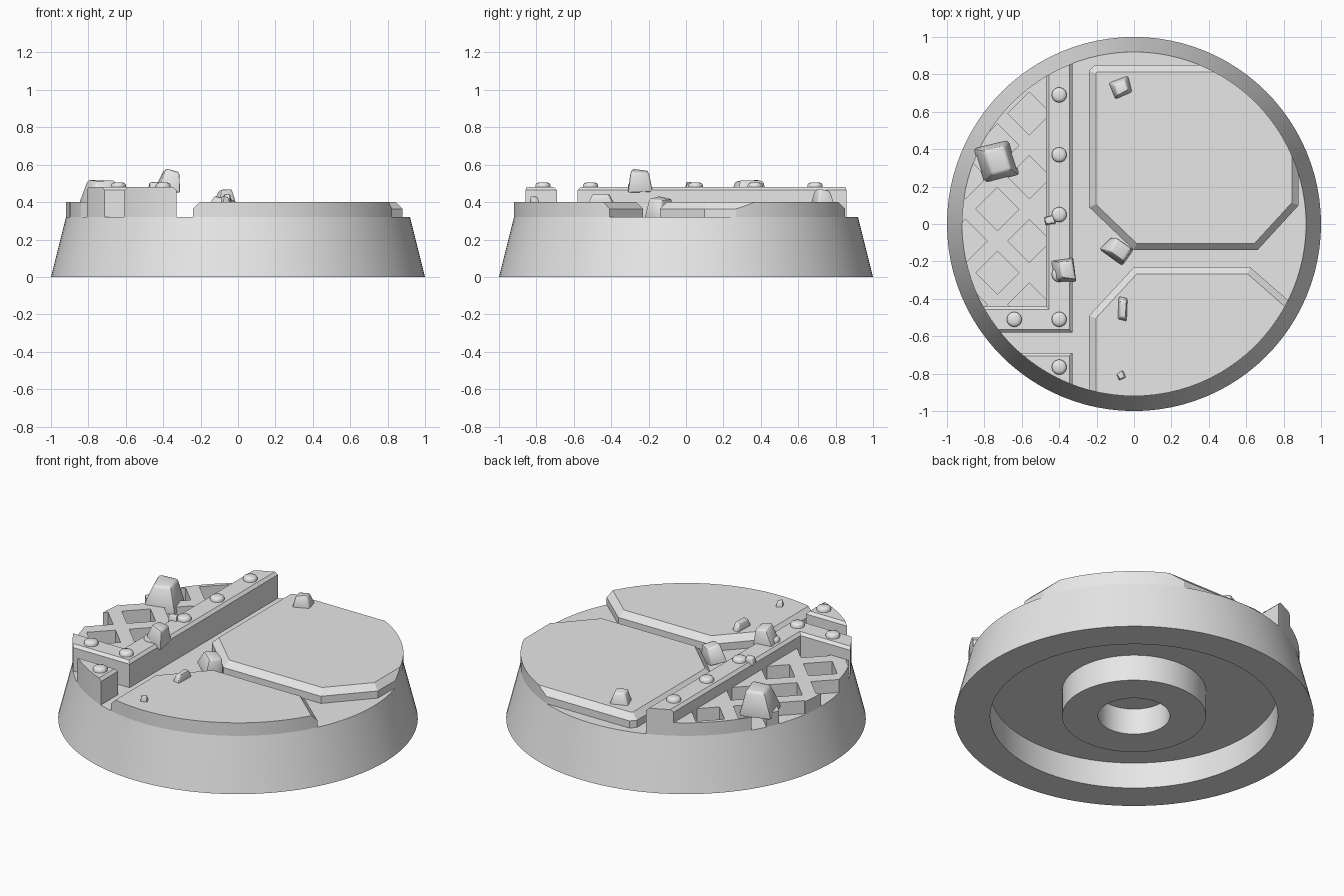
import bpy, bmesh, math, random
from mathutils import Matrix, Vector, Euler

cube = bpy.data.objects.get("Cube")
if cube:
    bpy.data.objects.remove(cube, do_unlink=True)

SEG = 96
FLOOR = 0.32
RIM = 0.92

stone = bpy.data.materials.new("plain_grey")
stone.use_nodes = True
stone.diffuse_color = (0.8, 0.8, 0.8, 1)
for node in stone.node_tree.nodes:
    if node.type == 'BSDF_PRINCIPLED':
        node.inputs["Base Color"].default_value = (0.8, 0.8, 0.8, 1)


def finish(name, bm):
    """Turn a bmesh into a named, coloured object."""
    bmesh.ops.recalc_face_normals(bm, faces=bm.faces)
    mesh = bpy.data.meshes.new(name)
    bm.to_mesh(mesh)
    bm.free()
    obj = bpy.data.objects.new(name, mesh)
    bpy.context.collection.objects.link(obj)
    mesh.materials.append(stone)
    return obj


def select_only(obj):
    bpy.ops.object.select_all(action='DESELECT')
    obj.select_set(True)
    bpy.context.view_layer.objects.active = obj


def smooth(obj, angle=30):
    select_only(obj)
    bpy.ops.object.shade_smooth_by_angle(angle=math.radians(angle))


def boolean(obj, cutter, operation):
    select_only(obj)
    mod = obj.modifiers.new("cut", 'BOOLEAN')
    mod.operation = operation
    mod.solver = 'EXACT'
    mod.object = cutter
    bpy.ops.object.modifier_apply(modifier=mod.name)


def add_prism(bm, points, z0, z1, bevel=0.0):
    """Extruded outline with chamfered top edges."""
    base = bm.faces.new([bm.verts.new((x, y, z0)) for x, y in points])
    ext = bmesh.ops.extrude_face_region(bm, geom=[base], use_keep_orig=True)
    top = [f for f in ext["geom"] if isinstance(f, bmesh.types.BMFace)][0]
    bmesh.ops.translate(bm, vec=(0, 0, z1 - z0), verts=top.verts)
    bmesh.ops.recalc_face_normals(bm, faces=bm.faces)
    if bevel:
        bmesh.ops.bevel(bm, geom=list(top.edges), offset=bevel, segments=1,
                        profile=0.5, affect='EDGES')


# Round base with hollow underside and central socket
profile = [(0, .16), (.2, .16), (.2, 0), (.4, 0), (.4, .16), (.8, .16),
           (.8, 0), (1, 0), (RIM, FLOOR), (0, FLOOR)]
bm = bmesh.new()
ring = [bm.verts.new((r, 0, z)) for r, z in profile]
edges = [bm.edges.new(pair) for pair in zip(ring, ring[1:])]
bmesh.ops.spin(bm, geom=ring + edges, cent=(0, 0, 0), axis=(0, 0, 1),
               angle=math.tau, steps=SEG, use_duplicate=False)
bmesh.ops.remove_doubles(bm, verts=bm.verts, dist=0.0005)
smooth(finish("round_base", bm))

# Helper that trims every top part to the round rim
bm = bmesh.new()
bmesh.ops.create_cone(bm, cap_ends=True, segments=SEG, radius1=RIM, radius2=RIM, depth=2)
rim_cutter = finish("rim_cutter", bm)
rim_cutter.hide_render = True

# Floor slabs, girder frame and corner block
parts = {
    "rear_floor_slab": ([(-.24, .82), (-.24, .09), (0, -.14), (.66, -.14),
                         (.88, .10), (.88, .85), (-.21, .85)], .40, .036),
    "front_floor_slab": ([(-.24, -1.1), (-.24, -.49), (0, -.23), (.62, -.23),
                          (1.1, -.65), (1.1, -1.1)], .40, .036),
    "girder_frame": ([(-.33, 1.1), (-.47, 1.1), (-.47, -.44), (-1.1, -.44),
                      (-1.1, -.58), (-.33, -.58)], .48, .016),
    "corner_block": ([(-.33, -.69), (-1.1, -.69), (-1.1, -1.1), (-.33, -1.1)], .48, .016),
    "grating": ([(-.46, 1.1), (-1.1, 1.1), (-1.1, -.45), (-.46, -.45)], .40, 0),
}
built = {}
for name, (outline, top, bevel) in parts.items():
    bm = bmesh.new()
    add_prism(bm, outline, FLOOR - .01, top, bevel)
    built[name] = finish(name, bm)
    boolean(built[name], rim_cutter, 'INTERSECT')

# Diamond holes through the grating
bm = bmesh.new()
for col in range(3):
    for row in range(-3, 4):
        cx = -.56 - .17 * col
        cy = .25 + .34 * row + .17 * (col % 2)
        h = .115
        add_prism(bm, [(cx + h, cy), (cx, cy + h), (cx - h, cy), (cx, cy - h)], .2, .6)
hole_cutter = finish("hole_cutter", bm)
hole_cutter.hide_render = True
boolean(built["grating"], hole_cutter, 'DIFFERENCE')
for obj in built.values():
    smooth(obj, 15)
for cutter in (rim_cutter, hole_cutter):
    bpy.data.objects.remove(cutter, do_unlink=True)

# Domed rivets
rivets = [(-.4, y) for y in (.69, .37, .05, -.27, -.51, -.765)] + [(-.64, -.51)]
for i, (x, y) in enumerate(rivets):
    bm = bmesh.new()
    rows = []
    for r, z in ((.04, -.01), (.04, .012), (.034, .021), (.02, .026)):
        rows.append([bm.verts.new((x + r * math.cos(k * math.tau / 24),
                                   y + r * math.sin(k * math.tau / 24), .48 + z))
                     for k in range(24)])
    for a, b in zip(rows, rows[1:]):
        for k in range(24):
            n = (k + 1) % 24
            bm.faces.new((a[k], a[n], b[n], b[k]))
    bm.faces.new(rows[-1])
    bm.faces.new(rows[0][::-1])
    smooth(finish(f"rivet_{i + 1}", bm), 50)


def rubble(name, centre, size, rotation, seed):
    """Tapered, irregular chunk with softened edges."""
    rng = random.Random(seed)
    bm = bmesh.new()
    bmesh.ops.create_cube(bm, size=1)
    for v in bm.verts:
        taper = .68 if v.co.z > 0 else 1
        v.co.x = v.co.x * taper + rng.uniform(-.1, .1)
        v.co.y = v.co.y * taper + rng.uniform(-.1, .1)
        v.co.z += rng.uniform(-.08, .08)
    bmesh.ops.bevel(bm, geom=list(bm.edges) + list(bm.verts), offset=.09,
                    segments=2, profile=.5, affect='EDGES')
    turn = Euler([math.radians(a) for a in rotation]).to_matrix().to_4x4()
    bm.transform(Matrix.Translation(Vector(centre)) @ turn @ Matrix.Diagonal((*size, 1)))
    smooth(finish(name, bm), 40)


# Scattered rubble
rubble("rubble_grating", (-.725, .33, .44), (.18, .19, .15), (0, 5, 15), 3)
rubble("rubble_girder", (-.365, -.25, .513), (.12, .12, .115), (0, 8, 5), 5)
rubble("rubble_gap", (-.08, -.14, .37), (.16, .11, .10), (-15, 10, -35), 8)
rubble("rubble_rear_slab", (-.065, .73, .425), (.11, .10, .08), (0, 0, 20), 11)
rubble("rubble_front_slab", (-.06, -.45, .415), (.05, .13, .05), (0, 0, 0), 14)
rubble("pebble_girder", (-.45, .02, .485), (.06, .05, .04), (0, 0, 10), 17)
rubble("pebble_front_slab", (-.07, -.81, .41), (.04, .04, .04), (0, 0, 30), 21)
